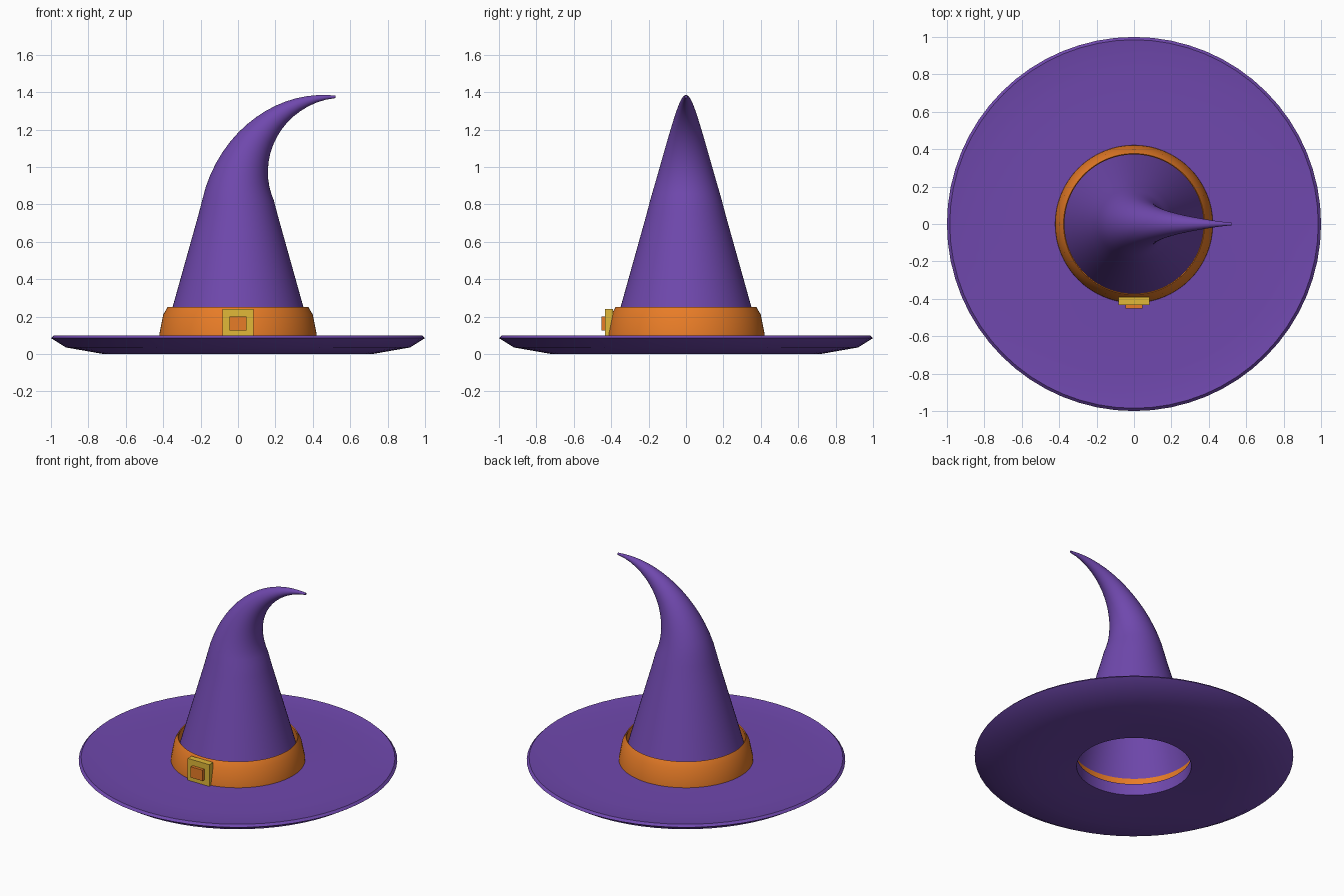
import bpy, bmesh, math

if "Cube" in bpy.data.objects:
    bpy.data.objects.remove(bpy.data.objects["Cube"])

SIDES = 64


def material(name, rgb):
    m = bpy.data.materials.new(name)
    m.diffuse_color = (*rgb, 1)
    m.use_nodes = True
    m.node_tree.nodes["Principled BSDF"].inputs["Base Color"].default_value = m.diffuse_color
    return m


PURPLE = material("purple_felt", (0.16, 0.065, 0.42))
ORANGE = material("orange_ribbon", (0.80, 0.20, 0.02))
GOLD = material("gold_metal", (0.75, 0.48, 0.04))


def rings_object(name, rings, mat, closed=False, cap_end=False, angle=35):
    """Skin rings given as (centre x, centre z, radius, tilt about y)."""
    bm = bmesh.new()
    loops = []
    for cx, cz, r, tilt in rings:
        loop = []
        for i in range(SIDES):
            a = 2 * math.pi * i / SIDES
            u, v = r * math.cos(a), r * math.sin(a)
            loop.append(bm.verts.new((cx + u * math.cos(tilt), v, cz - u * math.sin(tilt))))
        loops.append(loop)
    pairs = list(zip(loops, loops[1:]))
    if closed:
        pairs.append((loops[-1], loops[0]))
    for lo, hi in pairs:
        for i in range(SIDES):
            j = (i + 1) % SIDES
            bm.faces.new((lo[i], lo[j], hi[j], hi[i]))
    if cap_end:
        bm.faces.new(loops[-1])
    return finish(name, bm, mat, angle)


def finish(name, bm, mat, angle=None):
    bmesh.ops.recalc_face_normals(bm, faces=bm.faces)
    me = bpy.data.meshes.new(name)
    bm.to_mesh(me)
    bm.free()
    ob = bpy.data.objects.new(name, me)
    bpy.context.collection.objects.link(ob)
    me.materials.append(mat)
    if angle:
        bpy.ops.object.select_all(action='DESELECT')
        ob.select_set(True)
        bpy.context.view_layer.objects.active = ob
        bpy.ops.object.shade_smooth_by_angle(angle=math.radians(angle))
    return ob


def lathe(name, profile, mat, closed=True):
    return rings_object(name, [(0, z, r, 0) for r, z in profile], mat, closed)


# Brim: thick disc with a head hole and a slightly raised edge
lathe("brim", [(0.36, 0.01), (0.55, 0.0), (0.72, 0.0), (0.92, 0.035), (1.0, 0.085),
               (0.985, 0.10), (0.93, 0.093), (0.80, 0.088), (0.60, 0.088), (0.36, 0.09)], PURPLE)

# Crown: straight open cone, then a quarter turn curl to the tip
crown = [(0, z, 0.35 - 0.28 * (z - 0.25), 0) for z in (0.088, 0.25, 0.45, 0.65, 0.75)]
radii = [0.192, 0.130, 0.077, 0.036, 0.007]
STEPS = 16
for k in range(STEPS + 1):
    t = k / STEPS
    a = t * math.pi / 2
    i = min(int(t * 4), 3)
    f = t * 4 - i
    # Catmull-Rom blend of the radii along the curl
    p0 = radii[i - 1] if i else 0.255
    p1, p2 = radii[i], radii[i + 1]
    p3 = radii[i + 2] if i < 3 else 0.0
    r = 0.5 * (2 * p1 + (p2 - p0) * f + (2 * p0 - 5 * p1 + 4 * p2 - p3) * f * f
               + (3 * p1 - p0 - 3 * p2 + p3) * f ** 3)
    crown.append((0.52 * (1 - math.cos(a)), 0.82 + 0.555 * math.sin(a), r, a))
rings_object("crown", crown, PURPLE, cap_end=True)

# Hat band: flared ribbon standing slightly off the crown
lathe("hat_band", [(0.385, 0.08), (0.422, 0.085), (0.42, 0.11), (0.40, 0.21), (0.377, 0.25),
                   (0.372, 0.245), (0.38, 0.15)], ORANGE)


def box(bm, x0, x1, y0, y1, z0, z1):
    made = bmesh.ops.create_cube(bm, size=1)["verts"]
    for v in made:
        v.co = (x1 if v.co.x > 0 else x0, y1 if v.co.y > 0 else y0, z1 if v.co.z > 0 else z0)


# Buckle plate and its raised centre
bm = bmesh.new()
box(bm, -0.083, 0.083, -0.432, -0.39, 0.085, 0.24)
finish("buckle_plate", bm, GOLD)
bm = bmesh.new()
box(bm, -0.045, 0.045, -0.453, -0.40, 0.125, 0.20)
finish("buckle_centre", bm, ORANGE)
